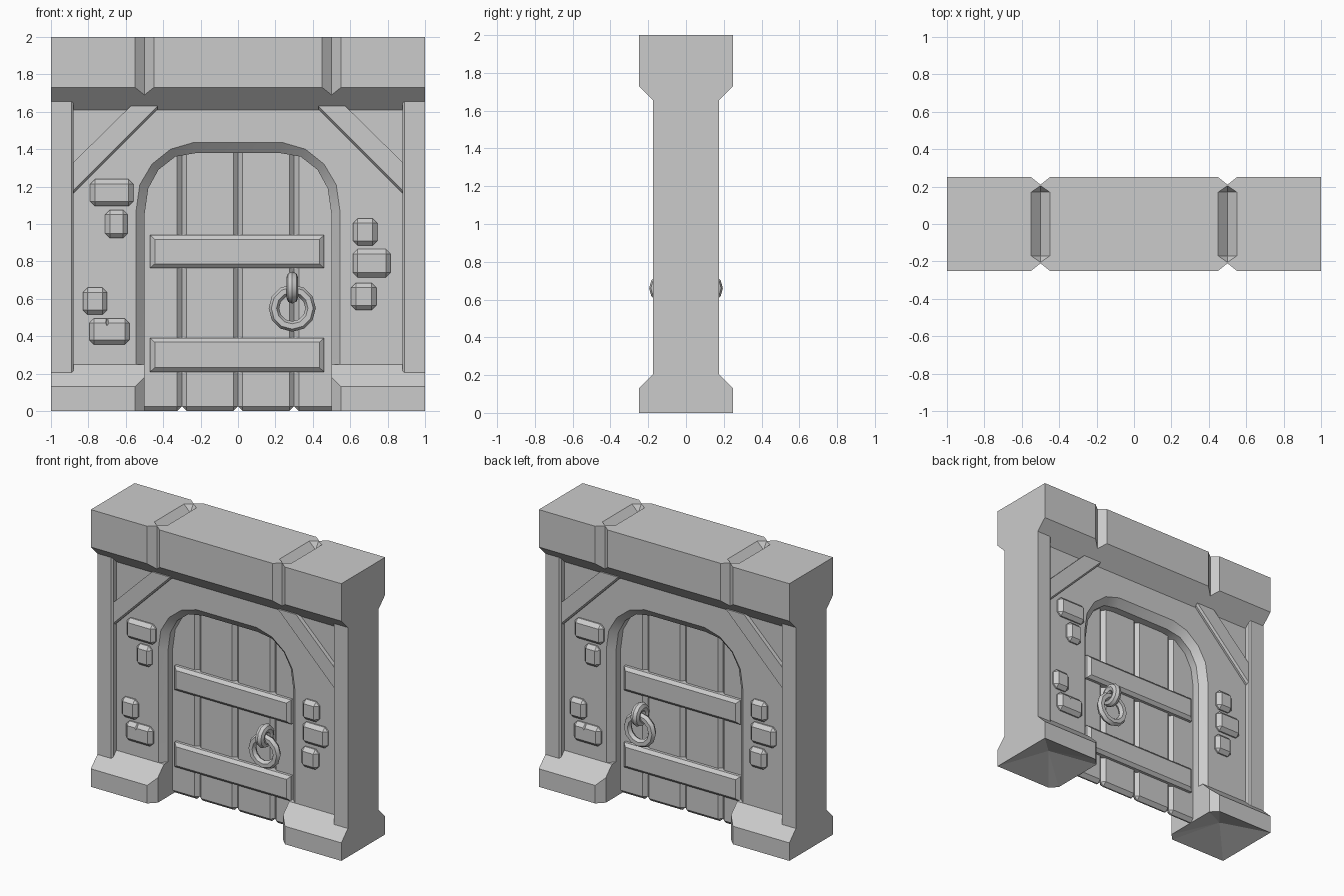
import bpy, bmesh, math
from mathutils import Vector, Matrix

default = bpy.data.objects.get("Cube")
if default:
    bpy.data.objects.remove(default)

stone = bpy.data.materials.new("plain_grey")
stone.use_nodes = True
GREY = (0.6, 0.6, 0.6, 1)
stone.diffuse_color = GREY
stone.node_tree.nodes["Principled BSDF"].inputs["Base Color"].default_value = GREY


def finish(bm, name, smooth=False):
    bmesh.ops.recalc_face_normals(bm, faces=bm.faces[:])
    mesh = bpy.data.meshes.new(name)
    bm.to_mesh(mesh)
    bm.free()
    obj = bpy.data.objects.new(name, mesh)
    bpy.context.collection.objects.link(obj)
    mesh.materials.append(stone)
    if smooth:
        bpy.ops.object.select_all(action='DESELECT')
        obj.select_set(True)
        bpy.context.view_layer.objects.active = obj
        bpy.ops.object.shade_smooth_by_angle(angle=math.radians(35))
    return obj


def bevel(bm, width):
    bmesh.ops.bevel(bm, geom=bm.edges[:], offset=width, segments=1, affect='EDGES')


def box(name, lo, hi, width=0):
    bm = bmesh.new()
    bmesh.ops.create_cube(bm, size=1)
    lo, hi = Vector(lo), Vector(hi)
    for v in bm.verts:
        v.co = (lo + hi) / 2 + v.co * (hi - lo)
    if width:
        bevel(bm, width)
    return finish(bm, name)


def hull(points):
    bm = bmesh.new()
    for p in points:
        bm.verts.new(p)
    bmesh.ops.convex_hull(bm, input=bm.verts[:])
    bmesh.ops.dissolve_limit(bm, angle_limit=0.01, verts=bm.verts[:], edges=bm.edges[:])
    return bm


def cut(obj, cutter):
    cutter.hide_render = True
    cutter.hide_set(True)
    cutter.display_type = 'WIRE'
    mod = obj.modifiers.new("cut", 'BOOLEAN')
    mod.operation = 'DIFFERENCE'
    mod.solver = 'EXACT'
    mod.object = cutter
    bpy.context.view_layer.update()
    baked = bpy.data.meshes.new_from_object(obj.evaluated_get(bpy.context.evaluated_depsgraph_get()))
    obj.modifiers.clear()
    obj.data = baked
    bpy.data.objects.remove(cutter)


# Wall with chamfered arch opening
outer = [(.545, .14), (.545, 1.07), (.525, 1.21), (.46, 1.32), (.36, 1.4), (.24, 1.435)]
inner = [(.5, .14), (.5, 1.05), (.48, 1.19), (.425, 1.29), (.335, 1.36), (.22, 1.38)]
mirror = lambda pts: pts + [(-x, z) for x, z in reversed(pts)]
bm = bmesh.new()
rings = [[bm.verts.new((x, y, z)) for x, z in mirror(pts)]
         for pts, y in ((outer, -.13), (inner, -.085), (inner, .085), (outer, .13))]
for a, b in zip(rings, rings[1:]):
    for i in range(len(a) - 1):
        bm.faces.new((a[i], a[i + 1], b[i + 1], b[i]))
for ring, y in ((rings[0], -.13), (rings[-1], .13)):
    rim = [bm.verts.new((x, y, z)) for x, z in ((-.99, .14), (-.99, 1.8), (.99, 1.8), (.99, .14))]
    bm.faces.new(ring + rim)
finish(bm, "arch_wall", smooth=True)

# Header beam with V grooves on its front, back and top
profile = [(s * y, z) for s in (-1, 1) for y, z in ((.25, 2), (.25, 1.73), (.13, 1.61))]
header = finish(hull([(x, y, z) for x in (-1, 1) for y, z in profile]), "header_beam")
for x in (-.5, .5):
    for y in (-.25, .25):
        cut(header, finish(hull([(x + dx, y + dy, z) for z in (1.5, 2.1)
                                 for dx, dy in ((.05, 0), (-.05, 0), (0, .04), (0, -.04))]), "groove"))
    rim = [(x + dx, y, z) for z in (2, 2.1)
           for dx, y in ((0, .205), (0, -.205), (.05, .17), (.05, -.17), (-.05, .17), (-.05, -.17))]
    cut(header, finish(hull(rim + [(x, .17, 1.95), (x, -.17, 1.95)]), "groove"))

# Posts, plinths and corner braces on both sides
for side, s in (("left", 1), ("right", -1)):
    edge = [(1, .175), (.89, .175), (.88, .165)]
    finish(hull([(s * x, f * y, z) for x, y in edge for f in (1, -1) for z in (.19, 1.75)]),
           side + "_post")

    corners = [(1, .25, 0), (1, .25, .13), (.55, .25, 0), (.55, .25, .13),
               (.5, .2, 0), (.5, .2, .18), (.5, .13, .25), (1, .13, .25)]
    bm = hull([(s * x, f * y, z) for x, y, z in corners for f in (1, -1)])
    base = min(bm.faces, key=lambda f: f.calc_center_median().z)
    apex = bmesh.ops.poke(bm, faces=[base])["verts"]
    apex[0].co.z = .1
    finish(bm, side + "_plinth")

    brace = [(.89, 1.17), (.89, 1.32), (.575, 1.63), (.43, 1.63)]
    for where, f in (("front", -1), ("back", 1)):
        front = [(s * x, f * .16, z) for x, z in brace]
        lip = [(s * x, f * y, z - .015) for x, z in (brace[0], brace[3]) for y in (.145, .1)]
        back = [(s * x, f * .1, z) for x, z in brace]
        finish(hull(front + lip + back), f"{where}_{side}_brace")

# Raised bricks, turned half way round for the back
bricks = [(-.79, -.56, 1.095, 1.24), (-.71, -.59, .925, 1.075), (-.83, -.7, .515, .66),
          (-.795, -.58, .355, .495), (.615, .745, .885, 1.03), (.615, .815, .715, .865),
          (.605, .74, .54, .685)]
for where in ("front", "back"):
    for i, (x0, x1, z0, z1) in enumerate(bricks):
        brick = box(f"{where}_brick_{i + 1}", (x0, -.165, z0), (x1, -.07, z1), .025)
        if i == 3:
            chip = [(-.735, -.18, .5), (-.665, -.18, .5), (-.7, -.18, .435), (-.7, -.13, .5)]
            cut(brick, finish(hull(chip), "chip"))
        if where == "back":
            brick.data.transform(Matrix.Rotation(math.pi, 4, 'Z'))

# Door planks
for i, (x0, x1) in enumerate(((-.53, -.3), (-.3, 0), (0, .3), (.3, .53))):
    box(f"door_plank_{i + 1}", (x0, -.03, 0), (x1, .03, 1.42), .025)


def torus(name, centre, major, minor, segs, sides, turn):
    bm = bmesh.new()
    grid = []
    for i in range(segs):
        a = 2 * math.pi * i / segs
        row = []
        for j in range(sides):
            b = 2 * math.pi * j / sides
            r = major + minor * math.cos(b)
            p = Vector((r * math.cos(a), minor * math.sin(b), r * math.sin(a)))
            row.append(bm.verts.new(Matrix.Rotation(turn, 3, 'Z') @ p + Vector(centre)))
        grid.append(row)
    for i in range(segs):
        for j in range(sides):
            a, b = grid[i], grid[(i + 1) % segs]
            k = (j + 1) % sides
            bm.faces.new((a[j], b[j], b[k], a[k]))
    return finish(bm, name, smooth=True)


# Battens and ring handle on each face of the door
for where, f in (("front", -1), ("back", 1)):
    for part, z0, z1 in (("lower", .21, .39), ("upper", .765, .94)):
        body = [(x, f * y, z) for x in (-.47, .46) for z in (z0, z1) for y in (.01, .05)]
        face = [(x, f * .07, z) for x in (-.445, .435) for z in (z0 + .022, z1 - .022)]
        finish(hull(body + face), f"{where}_{part}_batten")
    torus(where + "_handle_loop", (.29, f * .11, .66), .053, .032, 12, 8, math.pi / 2)
    torus(where + "_handle_ring", (.29, f * .11, .55), .098, .028, 12, 6, 0)
